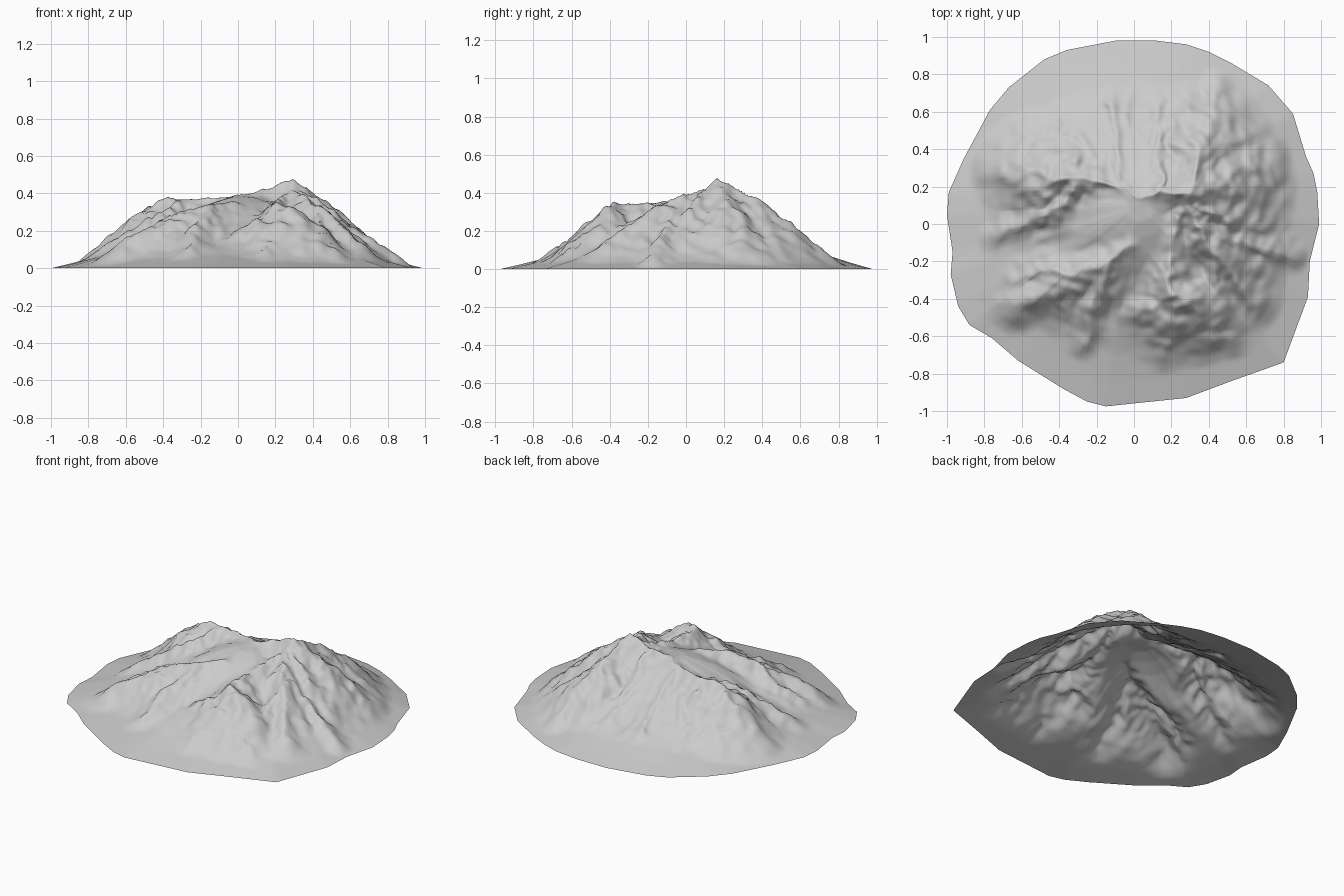
import bpy, bmesh, math
from mathutils import Vector, noise

if "Cube" in bpy.data.objects:
    bpy.data.objects.remove(bpy.data.objects["Cube"])

# Ground outline, counter-clockwise from +x
outline = [(.99, 0), (.98, .17), (.96, .27), (.92, .36), (.85, .59), (.72, .74), (.52, .86),
           (.40, .92), (.28, .96), (.12, .98), (-.10, .98), (-.36, .93), (-.48, .88),
           (-.67, .73), (-.77, .61), (-.91, .35), (-.99, .17), (-1, .05), (-.97, -.15),
           (-.98, -.27), (-.94, -.44), (-.88, -.54), (-.76, -.61), (-.62, -.73),
           (-.38, -.88), (-.25, -.95), (-.15, -.975), (.28, -.93), (.52, -.84),
           (.80, -.74), (.93, -.39), (.94, -.20)]
CX, CY = .03, .10  # middle of the summit saddle

# Valley profile: (fraction of outline radius, height)
profile = [(0, .385), (.08, .376), (.16, .35), (.25, .31), (.35, .25), (.45, .19), (.6, .118),
           (.75, .066), (.88, .03), (1, 0)]

# Ridge crests as polylines of (x, y, height)
crest = [
    [(-.44, .23, .365), (-.30, .26, .375), (-.1, .2, .375), (.03, .13, .385), (.15, .17, .425), (.3, .17, .475)],
]
west_spurs = [
    [(-.44, .23, .36), (-.53, .27, .29), (-.68, .28, .18)],
    [(-.31, .22, .37), (-.38, .1, .33), (-.56, .02, .22), (-.72, -.07, .12)],
    [(-.02, -.1, .355), (-.18, -.23, .345), (-.36, -.29, .29), (-.62, -.43, .15)],
    [(-.14, -.22, .34), (-.22, -.42, .24), (-.27, -.62, .12)],
    [(-.36, -.27, .28), (-.5, -.26, .2), (-.62, -.3, .14)],
]
south_spurs = [
    [(.25, .1, .40), (.19, -.15, .345), (.2, -.39, .35), (.32, -.4, .33), (.4, -.52, .19)],
    [(.2, -.39, .34), (.1, -.43, .28), (.02, -.5, .18)],
    [(.22, -.4, .33), (.18, -.54, .21), (.15, -.68, .12)],
    [(.3, .12, .43), (.36, -.05, .38), (.5, -.22, .29), (.62, -.4, .17)],
    [(.43, -.2, .3), (.45, -.42, .2), (.52, -.62, .11)],
]
east_spurs = [
    [(.36, -.05, .37), (.55, -.1, .26), (.7, -.13, .17), (.83, -.17, .09)],
    [(.35, .1, .42), (.48, .04, .33), (.65, .03, .18)],
    [(.3, .17, .46), (.42, .2, .40), (.53, .28, .29), (.68, .32, .16)],
    [(.4, .3, .36), (.5, .42, .25), (.6, .5, .14)],
]
north_spurs = [
    [(.3, .17, .46), (.34, .35, .39), (.4, .48, .28), (.43, .69, .13)],
    [(.34, .33, .37), (.26, .45, .26), (.24, .58, .16)],
    [(.15, .2, .42), (.13, .38, .29), (.12, .6, .16)],
    [(-.08, .23, .36), (-.1, .42, .255), (-.11, .62, .14)],
    [(-.3, .27, .365), (-.31, .4, .26), (-.36, .52, .16)],
]
ridges = [(Vector(a), Vector(b))
          for group in (crest, west_spurs, south_spurs, east_spurs, north_spurs)
          for line in group for a, b in zip(line, line[1:])]


def edge_radius(ang):
    """Distance from the saddle to the outline along an angle."""
    d = Vector((math.cos(ang), math.sin(ang)))
    n = len(outline)
    o = Vector((CX, CY))
    for i in range(n):
        a, b = Vector(outline[i]) - o, Vector(outline[(i + 1) % n]) - o
        e = b - a
        den = d.cross(e)
        if abs(den) < 1e-9:
            continue
        r, u = a.cross(e) / den, a.cross(d) / den
        if r > 0 and -1e-6 <= u <= 1 + 1e-6:
            return r
    return 1.0


def valley(t):
    for (t0, z0), (t1, z1) in zip(profile, profile[1:]):
        if t <= t1:
            return z0 + (z1 - z0) * (t - t0) / (t1 - t0)
    return 0.0


def height(x, y, t):
    fade = min(1, max(0, (1 - t) / .3))
    # wobble the plan position so crests look eroded
    p = Vector((x * 6, y * 6, 3.1))
    q = p * 2.7
    wx = x + fade * (.022 * noise.noise(p) + .022 * noise.noise(q))
    wy = y + fade * (.022 * noise.noise(p + Vector((9, 4, 2))) + .022 * noise.noise(q + Vector((5, 1, 7))))
    best = -1
    for a, b in ridges:
        ex, ey = b.x - a.x, b.y - a.y
        u = ((wx - a.x) * ex + (wy - a.y) * ey) / (ex * ex + ey * ey)
        u = min(1, max(0, u))
        dist = math.hypot(wx - a.x - u * ex, wy - a.y - u * ey)
        best = max(best, a.z + u * (b.z - a.z) - .85 * dist)
    # smooth blend of valley floor and ridge flanks
    v = valley(t)
    k = .05 * fade + 1e-4
    h = max(0, k - abs(v - best)) / k
    z = max(v, best) + h * h * k * .25
    # gullies running downhill, plus fine roughness on the crests
    r = math.hypot(x, y) + 1e-6
    gully = .22 - abs(noise.noise(Vector((x / r * 6, y / r * 6, r * 4))))
    z += gully * .03 * fade * min(1, max(0, (t - .25) / .25)) * min(1, max(0, (.8 - t) / .25))
    mask = min(1, max(0, (best - v + .02) / .1))
    rough = .024 * (.2 - abs(noise.noise(Vector((x * 12, y * 12, 1.7)))))
    return z + (rough + .010 * noise.noise(Vector((x * 25, y * 25, 5.3)))) * fade * mask


# Mountain: open sheet of rings running from the saddle to the ground outline
SEG, RINGS = 200, 80
bm = bmesh.new()
centre = bm.verts.new((CX, CY, height(CX, CY, 0)))
angles = [2 * math.pi * i / SEG for i in range(SEG)]
for x, y in outline:  # snap the nearest spoke to each outline corner
    c = math.atan2(y - CY, x - CX) % (2 * math.pi)
    i = round(c / (2 * math.pi) * SEG)
    angles[i % SEG] = c if i < SEG else c - 2 * math.pi
radii = [edge_radius(a) for a in angles]
prev = None
for j in range(1, RINGS + 1):
    t = j / RINGS
    ring = []
    for a, R in zip(angles, radii):
        x, y = CX + R * t * math.cos(a), CY + R * t * math.sin(a)
        ring.append(bm.verts.new((x, y, 0 if j == RINGS else max(0, height(x, y, t)))))
    for i in range(SEG):
        n = (i + 1) % SEG
        if prev:
            bm.faces.new((prev[i], ring[i], ring[n], prev[n]))
        else:
            bm.faces.new((centre, ring[i], ring[n]))
    prev = ring
for f in bm.faces:
    f.smooth = True
mesh = bpy.data.meshes.new("mountain")
bm.to_mesh(mesh)
bm.free()
bpy.context.collection.objects.link(bpy.data.objects.new("mountain", mesh))
